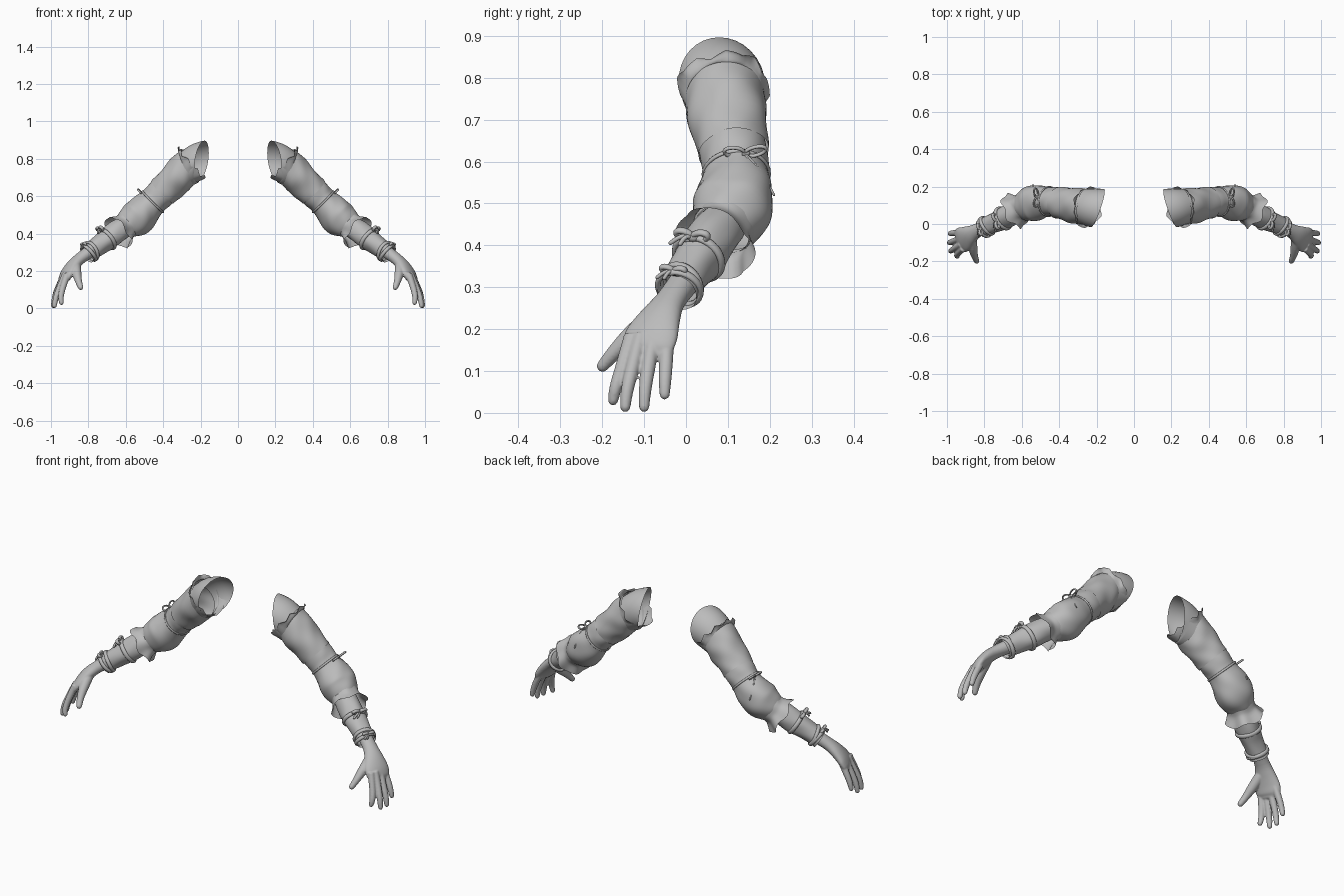
import bpy, bmesh, math
from mathutils import Vector

cube = bpy.data.objects.get("Cube")
if cube:
    bpy.data.objects.remove(cube, do_unlink=True)

grey = bpy.data.materials.new("plain grey")
grey.use_nodes = True
grey.diffuse_color = (0.5, 0.5, 0.5, 1)
grey.node_tree.nodes["Principled BSDF"].inputs["Base Color"].default_value = (0.5, 0.5, 0.5, 1)


def spline(pts, steps, closed):
    """Catmull-Rom path through points that carry radii too."""
    n, out = len(pts), []
    get = (lambda i: pts[i % n]) if closed else (lambda i: pts[max(0, min(n - 1, i))])
    for i in range(n if closed else n - 1):
        a, b, c, d = (get(i + k) for k in (-1, 0, 1, 2))
        for s in range(steps):
            t = s / steps
            out.append(0.5 * (2 * b + (c - a) * t + (2 * a - 5 * b + 4 * c - d) * t * t
                              + (3 * b - a - 3 * c + d) * t ** 3))
    if not closed:
        out.append(pts[-1])
    return out


def add_tube(bm, pts, sides=32, steps=4, up=(0, 0, 1), start=None, wave=None,
             closed=False, cap=False):
    """Sweep an ellipse along points (x, y, z, radius[, second radius])."""
    pts = [Vector(p if len(p) == 5 else (*p, p[3])) for p in pts]
    path = spline(pts, steps, closed)
    if cap:
        d = (path[-1].xyz - path[-2].xyz).normalized()
        end = path[-1]
        for k, s in ((0.5, 0.85), (0.85, 0.5), (1, 0.15)):
            r = min(end[3], end[4])
            path.append(Vector((*(end.xyz + d * r * k), end[3] * s, end[4] * s)))
    n, rings, up = len(path), [], Vector(up)
    for i, p in enumerate(path):
        t = i / (n - 1)
        if closed:
            d = path[(i + 1) % n].xyz - path[i - 1].xyz
        else:
            d = path[min(n - 1, i + 1)].xyz - path[max(0, i - 1)].xyz
        d.normalize()
        if start:
            d = Vector(start).normalized().lerp(d, t).normalized()
        u = (up - d * up.dot(d)).normalized()
        v = d.cross(u)
        ring = []
        for k in range(sides):
            a = math.tau * k / sides
            s, shift = wave(t, a) if wave else (1, 0)
            ring.append(bm.verts.new(p.xyz + d * shift + u * (math.cos(a) * p[3] * s)
                                     + v * (math.sin(a) * p[4] * s)))
        rings.append(ring)
    for i in range(n if closed else n - 1):
        r, q = rings[i], rings[(i + 1) % n]
        for k in range(sides):
            m = (k + 1) % sides
            bm.faces.new((r[k], r[m], q[m], q[k]))
    if cap:
        bm.faces.new(rings[0])
        bm.faces.new(rings[-1])


def finish(bm, name, blend=False):
    """Turn the mesh into an object, mirrored to the other arm."""
    bmesh.ops.recalc_face_normals(bm, faces=bm.faces)
    me = bpy.data.meshes.new(name)
    bm.to_mesh(me)
    bm.free()
    me.shade_smooth()
    me.materials.append(grey)
    ob = bpy.data.objects.new(name, me)
    bpy.context.collection.objects.link(ob)
    if blend:
        mod = ob.modifiers.new("blend", 'REMESH')
        mod.mode, mod.voxel_size, mod.use_smooth_shade = 'VOXEL', 0.004, True
        mod = ob.modifiers.new("soften", 'SMOOTH')
        mod.factor, mod.iterations = 0.5, 4
    ob.modifiers.new("other arm", 'MIRROR').use_mirror_merge = False


def tube(name, pts, **kw):
    bm = bmesh.new()
    add_tube(bm, pts, **kw)
    finish(bm, name)


def ring(name, centre, axis, radius, thick):
    """Band around the arm."""
    c, d = Vector(centre), Vector(axis).normalized()
    u = (Vector((0, 0, 1)) - d * d.z).normalized()
    v = d.cross(u)
    pts = [(*(c + (u * math.cos(a) + v * math.sin(a)) * radius), thick * 1.4, thick)
           for a in (math.tau * k / 16 for k in range(16))]
    tube(name, pts, sides=10, steps=2, up=d, closed=True)


def bow(name, centre, out, side, size, thick, tail):
    """Tied bow: two loops, a knot and two loose ends."""
    bm = bmesh.new()
    c, o, s = Vector(centre), Vector(out).normalized(), Vector(side).normalized()
    w = o.cross(s)
    for sign in (-1, 1):
        loop = []
        for k in range(8):
            a = math.tau * k / 8
            reach = size * (1 - math.cos(a)) / 2
            loop.append((*(c + s * sign * reach + o * (math.sin(a) * size * 0.3 + reach * 0.2)),
                         thick * 1.3, thick))
        add_tube(bm, loop, sides=8, steps=3, up=w, closed=True)
        end = c + Vector(tail) + s * sign * size * 0.3
        mid = c.lerp(end, 0.5) + o * size * 0.25
        add_tube(bm, [(*q, thick * 0.8) for q in (c, mid, end)], sides=8, up=w, cap=True)
    add_tube(bm, [(*(c - s * size * 0.12), thick * 1.8), (*(c + s * size * 0.12), thick * 1.8)],
             sides=10, up=o, cap=True)
    finish(bm, name)


# Shoulder end, open towards the body
tube("shoulder_sleeve", [(0.195, 0.085, 0.79, 0.108), (0.235, 0.09, 0.772, 0.102),
                         (0.30, 0.1, 0.725, 0.085)], start=(0.92, 0.32, 0.15))


# Upper sleeve in two overlapping layers with soft folds
def folds(t, a):
    return 1 + 0.03 * math.sin(3 * a + 7 * t) * math.sin(math.pi * t) \
        + 0.015 * math.sin(5 * a - 12 * t), 0


tube("upper_sleeve", [(0.265, 0.092, 0.762, 0.094), (0.31, 0.098, 0.715, 0.096),
                      (0.36, 0.106, 0.665, 0.088), (0.405, 0.114, 0.62, 0.084)],
     start=(0.9, 0.1, -0.4), wave=folds, sides=48)
tube("elbow_sleeve", [(0.385, 0.11, 0.64, 0.08), (0.42, 0.117, 0.605, 0.08),
                      (0.455, 0.12, 0.57, 0.077), (0.50, 0.12, 0.525, 0.09),
                      (0.542, 0.11, 0.483, 0.096), (0.58, 0.096, 0.455, 0.082),
                      (0.605, 0.086, 0.437, 0.068)], wave=folds, sides=48)


# Jagged frill at the top of the sleeve
def points(t, a):
    jag = abs((a * 9 / math.tau) % 1 - 0.5) * 2
    return 1 + t * 0.06 * math.sin(4 * a), t * 0.018 * jag


tube("shoulder_frill", [(0.277, 0.093, 0.752, 0.094), (0.266, 0.091, 0.763, 0.101),
                        (0.255, 0.09, 0.773, 0.109)],
     start=(-0.9, -0.1, 0.4), wave=points, sides=72)


# Flared cuff below the elbow, longer at the back and underneath
def ruffle(t, a):
    return 1 + t * 0.06 * math.sin(6 * a), \
        t * (0.018 * math.cos(a - 3.8) + 0.009 * math.sin(5 * a))


tube("cuff_frill", [(0.588, 0.094, 0.45, 0.074), (0.612, 0.082, 0.43, 0.075),
                    (0.64, 0.07, 0.405, 0.098)], wave=ruffle, sides=72)

# Forearm sleeve
tube("forearm_sleeve", [(0.585, 0.09, 0.45, 0.055), (0.64, 0.06, 0.415, 0.06),
                        (0.69, 0.035, 0.375, 0.06), (0.74, 0.01, 0.34, 0.053),
                        (0.79, -0.012, 0.303, 0.049), (0.81, -0.022, 0.288, 0.051)], wave=folds)

# Ribbon and bands
FOREARM = (0.7, -0.4, -0.55)
ring("elbow_ribbon", (0.455, 0.12, 0.57), (0.7, 0.05, -0.7), 0.079, 0.004)
ring("forearm_band", (0.70, 0.03, 0.37), FOREARM, 0.061, 0.008)
ring("wrist_band", (0.785, -0.01, 0.306), (0.7, -0.5, -0.4), 0.053, 0.007)
ring("wrist_band_lower", (0.797, -0.016, 0.297), (0.7, -0.25, -0.65), 0.053, 0.007)

# Bows
bow("elbow_bow", (0.52, 0.14, 0.62), (0.7, 0.1, 0.7), (0, 1, 0.05), 0.05, 0.004,
    (0.02, 0.055, -0.1))
bow("forearm_bow", (0.735, 0.015, 0.42), (0.6, -0.1, 0.7), (0.3, 0.9, -0.1), 0.04, 0.007,
    (0.01, -0.04, -0.015))
bow("wrist_bow", (0.822, -0.03, 0.338), (0.65, -0.1, 0.7), (0.3, 0.9, -0.1), 0.03, 0.006,
    (0.01, -0.03, -0.015))

# Hand: palm, thumb and fingers blended into one skin
hand = bmesh.new()
ACROSS = (0.25, 0.95, 0.15)
add_tube(hand, [(0.775, -0.002, 0.315, 0.036, 0.036), (0.842, -0.037, 0.268, 0.038, 0.031),
                (0.88, -0.06, 0.232, 0.052, 0.031), (0.91, -0.08, 0.192, 0.067, 0.028),
                (0.928, -0.09, 0.16, 0.066, 0.023), (0.935, -0.094, 0.145, 0.056, 0.015)],
         up=ACROSS, cap=True)
fingers = [
    ((0.912, -0.13, 0.185), (0.938, -0.154, 0.105), (0.947, -0.168, 0.06), (0.944, -0.174, 0.03)),
    ((0.922, -0.108, 0.185), (0.96, -0.131, 0.095), (0.975, -0.141, 0.05), (0.981, -0.145, 0.014)),
    ((0.927, -0.077, 0.185), (0.965, -0.092, 0.095), (0.981, -0.098, 0.05), (0.988, -0.1, 0.014)),
    ((0.926, -0.045, 0.185), (0.96, -0.048, 0.115), (0.976, -0.05, 0.075), (0.984, -0.051, 0.044)),
]
for joints in fingers:
    add_tube(hand, [(*p, r) for p, r in zip(joints, (0.018, 0.0165, 0.015, 0.0125))],
             sides=16, up=ACROSS, cap=True)
thumb = ((0.868, -0.07, 0.235), (0.862, -0.125, 0.188), (0.853, -0.168, 0.147),
         (0.841, -0.199, 0.112))
add_tube(hand, [(*p, r) for p, r in zip(thumb, (0.027, 0.025, 0.019, 0.0145))],
         sides=16, up=(1, 0.1, 0.2), cap=True)
finish(hand, "hand", blend=True)
